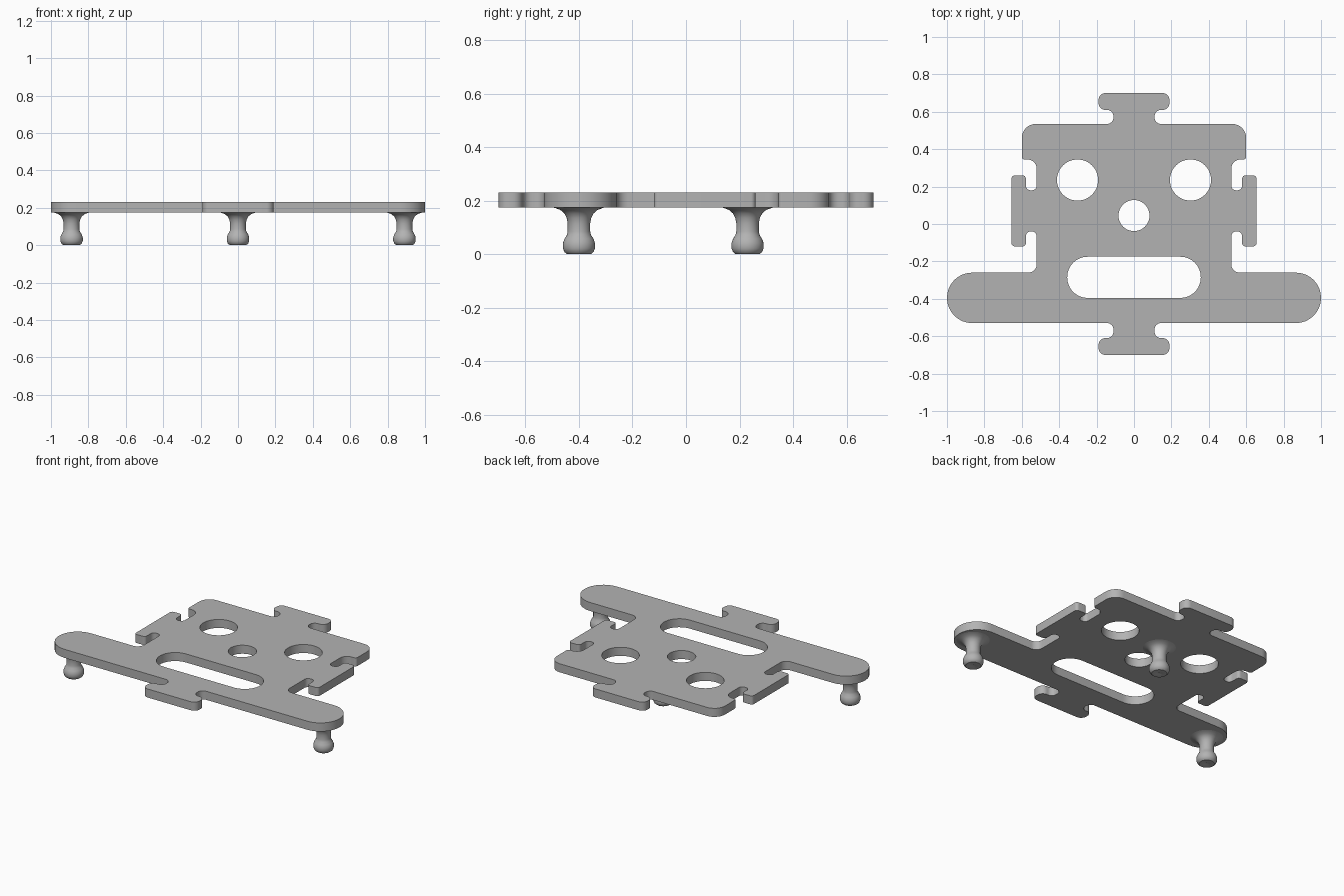
import bpy, bmesh
from math import cos, sin, pi, tau, radians
from mathutils import Vector

cube = bpy.data.objects.get("Cube")
if cube:
    bpy.data.objects.remove(cube, do_unlink=True)

grey = bpy.data.materials.new("plain_grey")
grey.use_nodes = True
colour = (0.45, 0.45, 0.45, 1)
grey.diffuse_color = colour
grey.node_tree.nodes["Principled BSDF"].inputs["Base Color"].default_value = colour

PLATE_BOTTOM, PLATE_TOP = 0.175, 0.23


def finish(name, bm):
    """Turn a bmesh into a grey object, smooth except at hard edges."""
    bmesh.ops.remove_doubles(bm, verts=bm.verts, dist=1e-5)
    bmesh.ops.recalc_face_normals(bm, faces=bm.faces)
    mesh = bpy.data.meshes.new(name)
    bm.to_mesh(mesh)
    bm.free()
    mesh.materials.append(grey)
    obj = bpy.data.objects.new(name, mesh)
    bpy.context.collection.objects.link(obj)
    bpy.ops.object.select_all(action='DESELECT')
    obj.select_set(True)
    bpy.context.view_layer.objects.active = obj
    bpy.ops.object.shade_smooth_by_angle(angle=radians(35))
    return obj


def rounded(corners, steps=8):
    """Fillet each (x, y, radius) corner of a right-angled closed outline."""
    points = []
    for i, (x, y, r) in enumerate(corners):
        p = Vector((x, y))
        a = (Vector(corners[i - 1][:2]) - p).normalized() * r
        b = (Vector(corners[(i + 1) % len(corners)][:2]) - p).normalized() * r
        for k in range(steps + 1):
            t = k / steps * pi / 2
            points.append(p + a * (1 - sin(t)) + b * (1 - cos(t)))
    return points


def circle(x, y, r, steps=48):
    return [Vector((x + r * cos(tau * k / steps), y + r * sin(tau * k / steps)))
            for k in range(steps)]


# Left half of the plate outline, running from the back tab to the front tab
half = [
    (0.19, 0.70, 0.038), (0.19, 0.61, 0.038),       # back tab
    (0.11, 0.61, 0.034), (0.11, 0.535, 0.034),
    (0.60, 0.535, 0.075), (0.60, 0.345, 0.015),     # back shoulder
    (0.52, 0.345, 0.05), (0.52, 0.18, 0.026),       # slot behind side tab
    (0.578, 0.18, 0.026), (0.578, 0.26, 0.018),
    (0.655, 0.26, 0.018), (0.655, -0.12, 0.018),    # side tab
    (0.578, -0.12, 0.018), (0.578, -0.04, 0.026),
    (0.52, -0.04, 0.026), (0.52, -0.26, 0.045),     # slot before side tab
    (1.0, -0.26, 0.1345), (1.0, -0.53, 0.1345),     # arm
    (0.11, -0.53, 0.034), (0.11, -0.61, 0.034),
    (0.19, -0.61, 0.038), (0.19, -0.70, 0.038),     # front tab
]
outline = rounded(half + [(-x, y, r) for x, y, r in reversed(half)])

# Openings: two large round holes, a small one and a long slot
openings = [circle(s * 0.302, 0.235, 0.11) for s in (-1, 1)]
openings.append(circle(0, 0.045, 0.083))
openings.append(rounded([(0.357, -0.175, 0.109), (0.357, -0.395, 0.109),
                         (-0.357, -0.395, 0.109), (-0.357, -0.175, 0.109)], 12))

# Plate: filled flat curve with thickness, turned into a mesh
curve = bpy.data.curves.new("plate_profile", 'CURVE')
curve.dimensions = '2D'
curve.fill_mode = 'BOTH'
curve.extrude = (PLATE_TOP - PLATE_BOTTOM) / 2
for loop in [outline] + openings:
    spline = curve.splines.new('POLY')
    spline.points.add(len(loop) - 1)
    for point, co in zip(spline.points, loop):
        point.co = (co.x, co.y, 0, 1)
    spline.use_cyclic_u = True
helper = bpy.data.objects.new("plate_profile", curve)
bpy.context.collection.objects.link(helper)
evaluated = helper.evaluated_get(bpy.context.evaluated_depsgraph_get())
bm = bmesh.new()
filled = bpy.data.meshes.new_from_object(evaluated)
bm.from_mesh(filled)
bpy.data.objects.remove(helper, do_unlink=True)
bpy.data.meshes.remove(filled)
bmesh.ops.translate(bm, verts=bm.verts, vec=(0, 0, (PLATE_TOP + PLATE_BOTTOM) / 2))
finish("plate", bm)

# Feet: turned pegs with a rounded end and a flare under the plate
peg = [(0, 0.008), (0.015, 0.001), (0.045, 0.001), (0.054, 0.008), (0.06, 0.022),
       (0.06, 0.042), (0.054, 0.058), (0.045, 0.072), (0.042, 0.085), (0.042, 0.115),
       (0.046, 0.136), (0.055, 0.153), (0.07, 0.166), (0.09, 0.173), (0.1, 0.176)]


def foot(name, x, y):
    bm = bmesh.new()
    verts = [bm.verts.new((r, 0, z)) for r, z in peg]
    edges = [bm.edges.new(pair) for pair in zip(verts, verts[1:])]
    bmesh.ops.spin(bm, geom=verts + edges, cent=(0, 0, 0), axis=(0, 0, 1),
                   angle=tau, steps=32, use_merge=True)
    finish(name, bm).location = (x, y, 0)


foot("left_front_foot", 0.89, -0.4)
foot("right_front_foot", -0.89, -0.4)
foot("back_foot", 0, 0.23)
